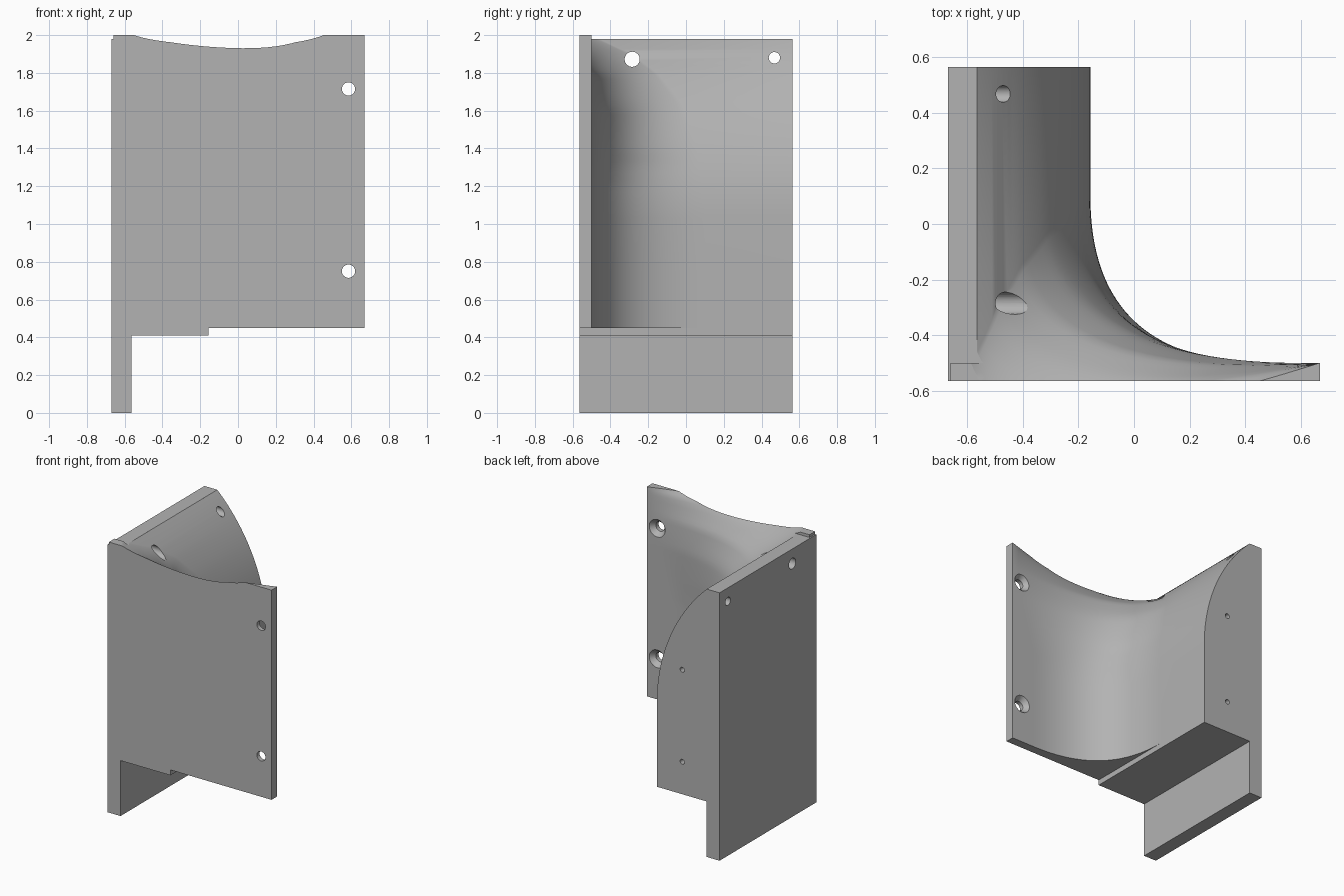
import bpy, bmesh, math
from mathutils import Matrix, Vector

cube = bpy.data.objects.get("Cube")
if cube:
    bpy.data.objects.remove(cube, do_unlink=True)

grey = bpy.data.materials.new("plain grey")
grey.use_nodes = True
grey.diffuse_color = (0.45, 0.45, 0.45, 1)
grey.node_tree.nodes["Principled BSDF"].inputs["Base Color"].default_value = (0.45, 0.45, 0.45, 1)

XL, XR, YF, YB = -0.67, 0.67, -0.565, 0.565   # outer limits
WALL_X, BLOCK_X, PLATE_Y = -0.565, -0.157, -0.5
SIDE_TOP, TOP, BASE, LEDGE = 1.98, 2.0, 0.41, 0.45
BEND_Z, BEND_R = 1.03, 1.31


def add(name, bm):
    bmesh.ops.recalc_face_normals(bm, faces=bm.faces)
    me = bpy.data.meshes.new(name)
    bm.to_mesh(me)
    bm.free()
    ob = bpy.data.objects.new(name, me)
    me.materials.append(grey)
    bpy.context.collection.objects.link(ob)
    return ob


def box(name, lo, hi):
    bm = bmesh.new()
    bmesh.ops.create_cube(bm, size=1)
    lo, hi = Vector(lo), Vector(hi)
    for v in bm.verts:
        v.co = (lo + hi) / 2 + v.co * (hi - lo)
    return add(name, bm)


def drill(name, centre, axis, r1, r2, depth):
    bm = bmesh.new()
    turn = Vector((0, 0, 1)).rotation_difference(Vector(axis)).to_matrix().to_4x4()
    bmesh.ops.create_cone(bm, cap_ends=True, segments=32, radius1=r1, radius2=r2,
                          depth=depth, matrix=Matrix.Translation(centre) @ turn)
    return add(name, bm)


def combine(ob, tool, operation):
    mod = ob.modifiers.new("cut", 'BOOLEAN')
    mod.object, mod.operation, mod.solver = tool, operation, 'EXACT'
    bpy.context.view_layer.update()
    result = bpy.data.meshes.new_from_object(ob.evaluated_get(bpy.context.evaluated_depsgraph_get()))
    ob.modifiers.clear()
    ob.data = result
    bpy.data.objects.remove(tool, do_unlink=True)


def lerp_table(table, z):
    if z <= table[0][0]:
        return table[0][1]
    for (a, va), (b, vb) in zip(table, table[1:]):
        if z <= b:
            return va + (vb - va) * (z - a) / (b - a)
    return table[-1][1]


# How the sweeping inner corner changes with height
START_Y = [(1.03, 0.1), (1.4, 0.06), (1.65, -0.03), (1.8, -0.15), (1.9, -0.29), (1.98, -0.46), (2.0, -0.5)]
DIP = [(1.6, 0.0), (1.8, 0.06), (1.93, 0.18), (1.965, 0.23), (2.0, 0.36)]
END_X = [(1.2, 0.48), (1.8, 0.668)]
LEAN = [(1.3, 0.0), (1.9, 0.13)]


def outline(z, steps=36):
    rise = max(0, z - BEND_Z)
    x = BLOCK_X - BEND_R + math.sqrt(BEND_R ** 2 - rise ** 2)
    p0 = Vector((x, lerp_table(START_Y, z)))
    p1 = Vector((x + lerp_table(LEAN, z), PLATE_Y - lerp_table(DIP, z)))
    p2 = Vector((lerp_table(END_X, z), PLATE_Y))
    pts = [(-0.66, -1.3), (-0.66, YB), (x, YB)]
    for i in range(steps + 1):
        t = i / steps
        pts.append(tuple(p0 * (1 - t) ** 2 + p1 * 2 * t * (1 - t) + p2 * t * t))
    return pts + [(XR, PLATE_Y), (XR, -1.3)]


# Curved body: lofted outlines trimmed flush with the front
levels = [LEDGE, 0.75] + [BEND_Z + (TOP - BEND_Z) * (1 - (1 - i / 36) ** 1.3) for i in range(37)]
bm = bmesh.new()
rings = [[bm.verts.new((x, y, z)) for x, y in outline(z)] for z in levels]
for a, b in zip(rings, rings[1:]):
    for i in range(len(a)):
        j = (i + 1) % len(a)
        bm.faces.new((a[i], a[j], b[j], b[i]))
bm.faces.new(rings[0])
bm.faces.new(rings[-1])
bmesh.ops.triangulate(bm, faces=bm.faces)
bracket = add("curved_corner_bracket", bm)
combine(bracket, box("front_trim", (-1, YF, 0), (1, 1, 3)), 'INTERSECT')
combine(bracket, box("top_trim", (-1, PLATE_Y, SIDE_TOP), (0, 1, 3)), 'DIFFERENCE')

# Side plate and lower ledge
combine(bracket, box("side_plate", (XL, YF, 0), (WALL_X, YB, SIDE_TOP)), 'UNION')
combine(bracket, box("lower_ledge", (XL, YF, BASE), (BLOCK_X, YB, LEDGE + 0.02)), 'UNION')

# Holes through the side plate
for y, z, r in ((-0.285, 1.872, 0.04), (0.468, 1.88, 0.03)):
    combine(bracket, drill("side_hole", (-0.5, y, z), (1, 0, 0), r, r, 1), 'DIFFERENCE')

# Countersunk holes through the front plate
for z in (1.715, 0.75):
    combine(bracket, drill("front_hole", (0.585, -0.53, z), (0, 1, 0), 0.035, 0.035, 0.4), 'DIFFERENCE')
    combine(bracket, drill("countersink", (0.585, -0.515, z), (0, 1, 0), 0.034, 0.07, 0.04), 'DIFFERENCE')

# Small blind holes in the back face
for z in (0.65, 1.33):
    combine(bracket, drill("back_hole", (-0.365, YB, z), (0, 1, 0), 0.018, 0.018, 0.3), 'DIFFERENCE')

bpy.ops.object.select_all(action='DESELECT')
bracket.select_set(True)
bpy.context.view_layer.objects.active = bracket
bpy.ops.object.shade_smooth_by_angle(angle=math.radians(25))
